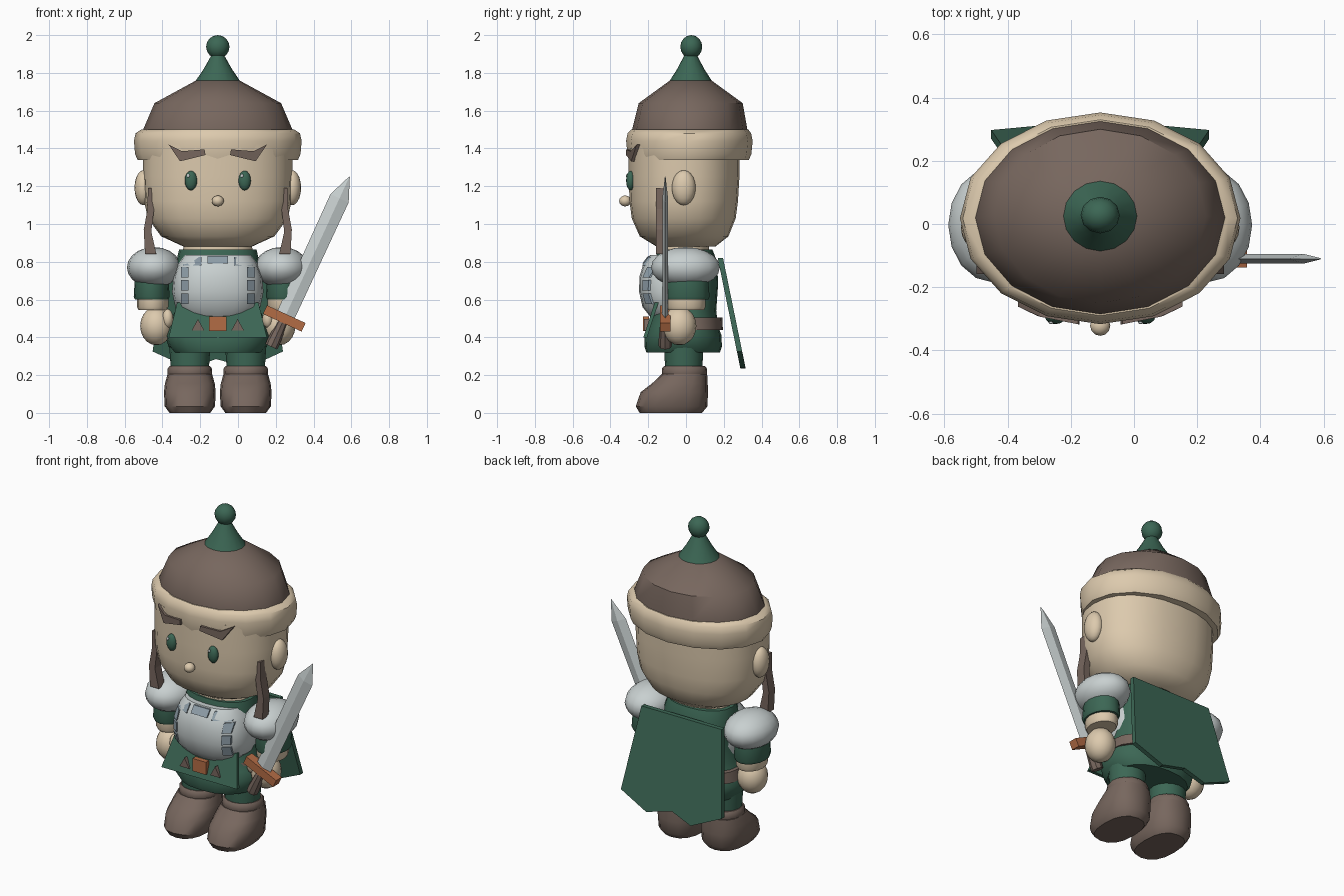
import bpy, bmesh, math
from mathutils import Matrix, Vector
from mathutils.bvhtree import BVHTree

if "Cube" in bpy.data.objects:
    bpy.data.objects.remove(bpy.data.objects["Cube"])

CX = -0.107  # body centre line


def material(name, rgb):
    m = bpy.data.materials.new(name)
    m.diffuse_color = (*rgb, 1)
    m.use_nodes = True
    m.node_tree.nodes["Principled BSDF"].inputs["Base Color"].default_value = m.diffuse_color
    return m


SKIN = material("cream", (0.72, 0.59, 0.42))
GREEN = material("dark green", (0.045, 0.135, 0.09))
BROWN = material("leather brown", (0.185, 0.135, 0.112))
SILVER = material("silver", (0.58, 0.63, 0.63))
STEEL = material("blue grey steel", (0.27, 0.34, 0.39))
COPPER = material("copper", (0.45, 0.15, 0.06))


def finish(name, bm, mat, smooth=True):
    bmesh.ops.recalc_face_normals(bm, faces=bm.faces)
    me = bpy.data.meshes.new(name)
    bm.to_mesh(me)
    bm.free()
    ob = bpy.data.objects.new(name, me)
    bpy.context.collection.objects.link(ob)
    me.materials.append(mat)
    if smooth:
        bpy.ops.object.select_all(action='DESELECT')
        ob.select_set(True)
        bpy.context.view_layer.objects.active = ob
        bpy.ops.object.shade_smooth_by_angle(angle=math.radians(42))
    return ob


def loft(name, mat, rings, x=CX, n=16, e=2.0, smooth=True, matrix=None):
    """Stack of (super)elliptic rings, each (z, rx, ry, cy)."""
    bm = bmesh.new()
    loops = []
    for z, rx, ry, cy in rings:
        loop = []
        for i in range(n):
            a = 2 * math.pi * i / n
            c, s = math.cos(a), math.sin(a)
            px = math.copysign(abs(c) ** (2 / e), c) * rx
            py = math.copysign(abs(s) ** (2 / e), s) * ry
            loop.append(bm.verts.new((x + px, cy + py, z)))
        loops.append(loop)
    for a, b in zip(loops, loops[1:]):
        for i in range(n):
            j = (i + 1) % n
            bm.faces.new((a[i], a[j], b[j], b[i]))
    bm.faces.new(loops[0][::-1])
    bm.faces.new(loops[-1])
    if matrix:
        bm.transform(matrix)
    return finish(name, bm, mat, smooth)


def ellipsoid(name, mat, loc, size, u=16, v=10):
    bm = bmesh.new()
    bmesh.ops.create_uvsphere(bm, u_segments=u, v_segments=v, radius=1)
    bm.transform(Matrix.Translation(loc) @ Matrix.Diagonal((*size, 1)))
    return finish(name, bm, mat)


def plate(name, mat, pts, yf, depth, side=1):
    """Outline in x-z (x from the centre line), front at yf(x, z)."""
    bm = bmesh.new()
    front = [bm.verts.new((CX + side * x, yf(x, z), z)) for x, z in pts]
    back = [bm.verts.new((CX + side * x, yf(x, z) + depth, z)) for x, z in pts]
    bm.faces.new(front)
    bm.faces.new(back[::-1])
    for i in range(len(pts)):
        j = (i + 1) % len(pts)
        bm.faces.new((front[i], front[j], back[j], back[i]))
    return finish(name, bm, mat, False)


def box(name, mat, size, matrix):
    bm = bmesh.new()
    bmesh.ops.create_cube(bm, size=1)
    bm.transform(matrix @ Matrix.Diagonal((*size, 1)))
    return finish(name, bm, mat, False)


def front_of(ob, lift):
    """Function giving the y of an object's front surface, lifted forward."""
    tree = BVHTree.FromPolygons([v.co for v in ob.data.vertices],
                                [p.vertices[:] for p in ob.data.polygons])

    def yf(x, z):
        hit = tree.ray_cast(Vector((CX + x, -2, z)), Vector((0, 1, 0)))[0]
        return (hit.y if hit else -0.1) - lift
    return yf


# Head, hat and face
head = loft("head", SKIN, [(0.88, .18, .155, 0), (0.935, .30, .235, -.01),
            (1.03, .37, .275, -.012), (1.12, .39, .287, -.012),
            (1.25, .395, .293, -.01), (1.42, .395, .295, -.01)], n=24, e=2.25)
loft("hat_dome", BROWN, [(1.46, .395, .305, .02), (1.50, .395, .305, .02),
     (1.64, .335, .275, .025), (1.76, .115, .11, .025)])
loft("hat_band", SKIN, [(1.34, .425, .318, .015), (1.37, .438, .328, .018),
     (1.44, .444, .335, .018), (1.48, .435, .327, .018), (1.50, .405, .31, .02)])
loft("hat_spike", GREEN, [(1.745, .126, .12, .025), (1.82, .075, .072, .025),
     (1.90, .03, .03, .025)])
ellipsoid("hat_ball", GREEN, (CX, .028, 1.938), (.062, .058, .062), 12, 8)
ellipsoid("nose", SKIN, (CX, -.322, 1.122), (.032, .032, .029), 12, 8)
eye_y, brow_y = front_of(head, .006), front_of(head, .018)
for s in (-1, 1):
    y = eye_y(.142, 1.23)
    ellipsoid("eye", GREEN, (CX + s * .142, y, 1.23), (.033, .024, .052), 12, 8)
    ellipsoid("eye_glint", SILVER, (CX + s * .142 - .014, y - .019, 1.255), (.008, .005, .01), 8, 6)
    plate("eyebrow", BROWN, [(.26, 1.42), (.19, 1.385), (.07, 1.395), (.065, 1.365),
          (.20, 1.332)], brow_y, .035, s)
    ellipsoid("ear", SKIN, (CX + s * .393, -.012, 1.192), (.048, .063, .093))
    plate("braid", BROWN, [(.335, 1.19), (.37, 1.19), (.372, 1.08), (.392, .97),
          (.385, .84), (.325, .84), (.352, .96), (.337, 1.08)],
          lambda x, z: -.158, .06, s)

# Torso, tunic and belt
loft("neck", SKIN, [(.82, .19, .135, -.01), (.89, .18, .13, -.01)])
loft("tunic", GREEN, [(.32, .235, .195, -.015), (.35, .26, .205, -.015),
     (.41, .28, .203, -.015), (.46, .262, .185, -.015), (.54, .225, .17, -.01),
     (.68, .22, .17, 0), (.80, .22, .165, 0), (.865, .205, .145, -.005)], n=20, e=2.3)
loft("belt", BROWN, [(.44, .272, .185, .01), (.505, .262, .183, .01)], n=20, e=2.3)
plate("apron", GREEN, [(-.215, .585), (.215, .585), (.26, .40), (-.26, .40)],
      lambda x, z: -.165 - (.585 - z) * .33, .02)
box("buckle", COPPER, (.092, .03, .078), Matrix.Translation((CX, -.212, .472)))
for s in (-1, 1):
    plate("belt_stud", BROWN, [(.072, .437), (.138, .437), (.105, .497)],
          lambda x, z: -.222, .025, s)

# Breastplate with a segmented rim
breast = loft("breastplate", SILVER, [(.51, .17, .13, -.06), (.56, .225, .17, -.06),
              (.64, .242, .188, -.06), (.72, .235, .187, -.06),
              (.79, .21, .165, -.06), (.835, .18, .13, -.06)], n=20, e=2.5)
rim_y = front_of(breast, .012)
blocks = [(-.135, .803, .10, .045), (0, .81, .11, .04), (.135, .803, .10, .045)]
blocks += [(s * .175, z, .042, .055) for s in (-1, 1) for z in (.745, .675, .605)]
for x, z, w, h in blocks:
    w, h = w / 2, h / 2
    plate("breastplate_rim", STEEL, [(x - w, z - h), (x + w, z - h), (x + w, z + h), (x - w, z + h)],
          rim_y, .03)

# Arms and legs
for s in (-1, 1):
    x = CX + s * .338
    ellipsoid("pauldron", SILVER, (x, -.003, .77), (.143, .182, .108))
    loft("sleeve", GREEN, [(.60, .088, .115, .003), (.615, .095, .122, .003),
         (.70, .09, .115, .003)], x=CX + s * .35)
    loft("cuff", SKIN, [(.545, .075, .095, .0), (.56, .083, .103, .0),
         (.605, .083, .103, .0)], x=CX + s * .345)
    ellipsoid("hand", SKIN, (CX + s * .325, -.035, .46), (.086, .09, .102))
    ellipsoid("thumb", SKIN, (CX + s * .265, -.085, .50), (.03, .035, .05), 10, 8)
    x = CX + s * .148
    loft("leg", GREEN, [(.22, .10, .098, -.012), (.37, .11, .105, -.012)], x=x)
    loft("boot", BROWN, [(0, .108, .165, -.08), (.035, .133, .19, -.076),
         (.11, .137, .178, -.062), (.155, .132, .148, -.033),
         (.205, .118, .12, -.008)], x=x, e=2.4)
    loft("boot_cuff", BROWN, [(.19, .112, .113, -.008), (.205, .118, .12, -.008),
         (.235, .117, .119, -.008), (.248, .107, .107, -.008)], x=x)

# Cape hanging stiffly behind, with a ragged hem
plate("cape", GREEN, [(-.275, .82), (.275, .82), (.345, .325), (.16, .24), (-.01, .285),
      (-.145, .235), (-.345, .325)], lambda x, z: .168 + (.82 - z) * .205, .028)

# Sword held in the left hand, built upright then tilted
tilt = Matrix.Translation((.245, -.11, .50)) @ Matrix.Rotation(math.radians(24.7), 4, 'Y')
loft("sword_blade", SILVER, [(0, .05, .016, 0), (.70, .053, .015, 0), (.826, .002, .002, 0)],
     x=0, n=4, smooth=False, matrix=tilt)
box("sword_guard", COPPER, (.225, .056, .05), tilt)
loft("sword_grip", BROWN, [(-.165, .034, .034, 0), (-.14, .036, .036, 0), (0, .025, .025, 0)],
     x=0, n=8, matrix=tilt)
